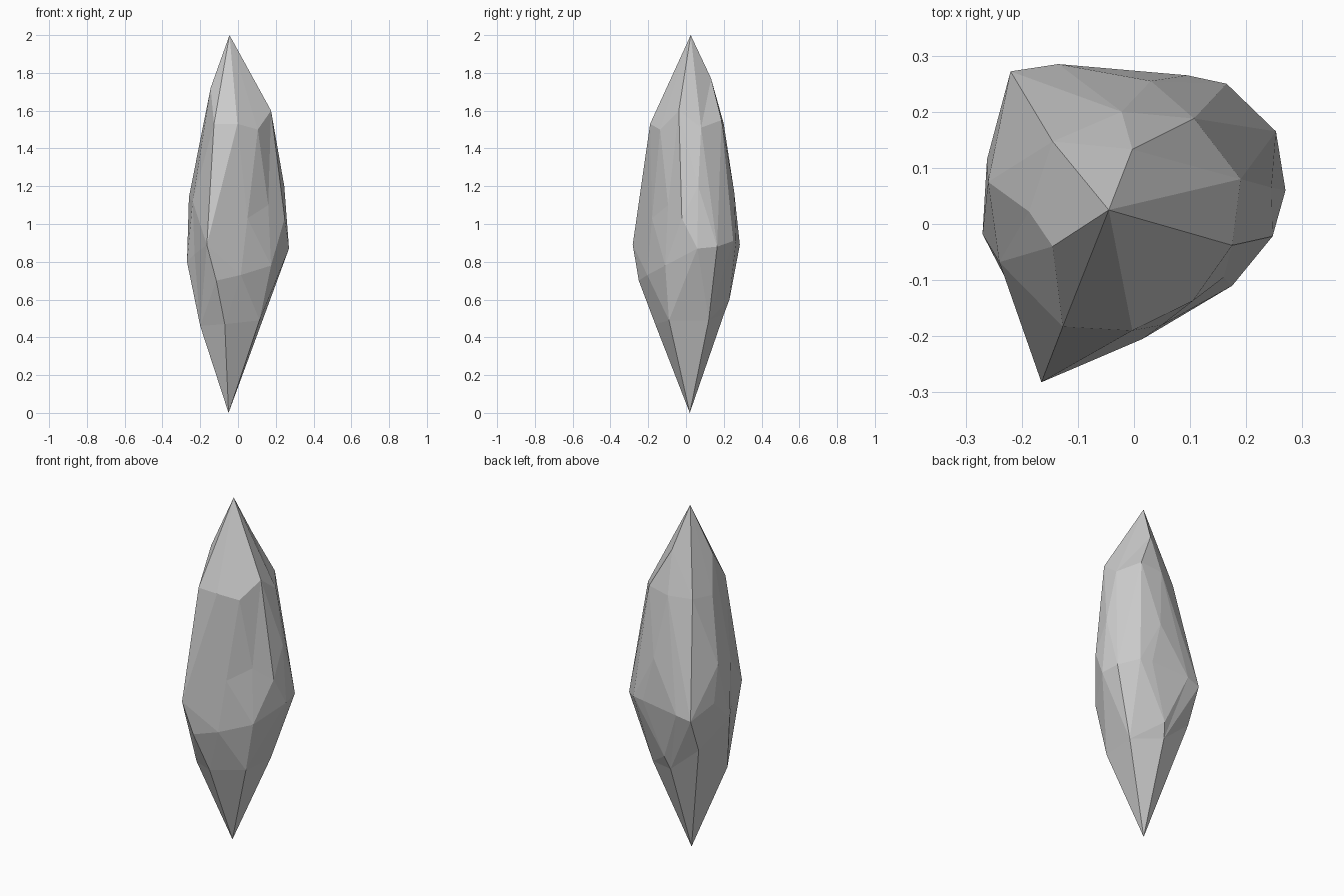
import bpy, bmesh
from mathutils import Vector

# Corner rings of the crystal, from tip to tip
tips = [(-.045, .025, 2), (-.05, .02, 0)]
crown = [(-.145, -.04, 1.72), (-.003, .133, 1.77)]
shoulder = [(-.187, .022, 1.51), (-.145, .147, 1.52), (-.022, .2, 1.53),
            (.107, .188, 1.55), (.19, .08, 1.51), (.175, -.038, 1.6),
            (.105, -.137, 1.5), (-.003, -.19, 1.53), (-.127, -.183, 1.53)]
waist = [(.03, .255, 1.17), (.245, .065, 1.2), (.247, -.022, 1.03), (.16, -.095, 1.1),
         (.05, -.18, 1.03), (-.24, -.068, 1.12), (-.26, .075, 1.14)]
belt = [(-.22, .272, .87), (-.135, .285, .89), (.095, .265, .91), (.165, .25, .91),
        (.253, .165, .88), (.27, .06, .87), (.175, -.11, .78), (.015, -.205, .73),
        (-.115, -.25, .7), (-.165, -.282, .89), (-.23, -.095, .84),
        (-.27, -.018, .8), (-.262, .115, .93)]
root = [(-.02, .23, .6), (-.04, .2, .52), (.13, .12, .49), (.114, -.09, .49),
        (-.07, -.163, .47), (-.2, -.097, .46), (-.16, .05, .42), (-.215, .19, .67)]
points = [Vector(p) for p in tips + crown + shoulder + waist + belt + root]


def inflate(p, amount=0.6):
    """Push a corner toward a sphere so shallow dents survive the hull."""
    q = Vector((p.x / .28, p.y / .28, p.z - 1))
    return q * q.length ** -amount


# Skin the inflated corners, then move them back to their real places
bm = bmesh.new()
verts = [bm.verts.new(inflate(p)) for p in points]
bmesh.ops.convex_hull(bm, input=verts)
for v, p in zip(verts, points):
    v.co = p
bmesh.ops.delete(bm, geom=[v for v in bm.verts if not v.link_faces], context='VERTS')
bmesh.ops.recalc_face_normals(bm, faces=bm.faces)

# Flat-shaded crystal object
mesh = bpy.data.meshes.new("crystal_shard")
bm.to_mesh(mesh)
bm.free()
bpy.context.collection.objects.link(bpy.data.objects.new("crystal_shard", mesh))
